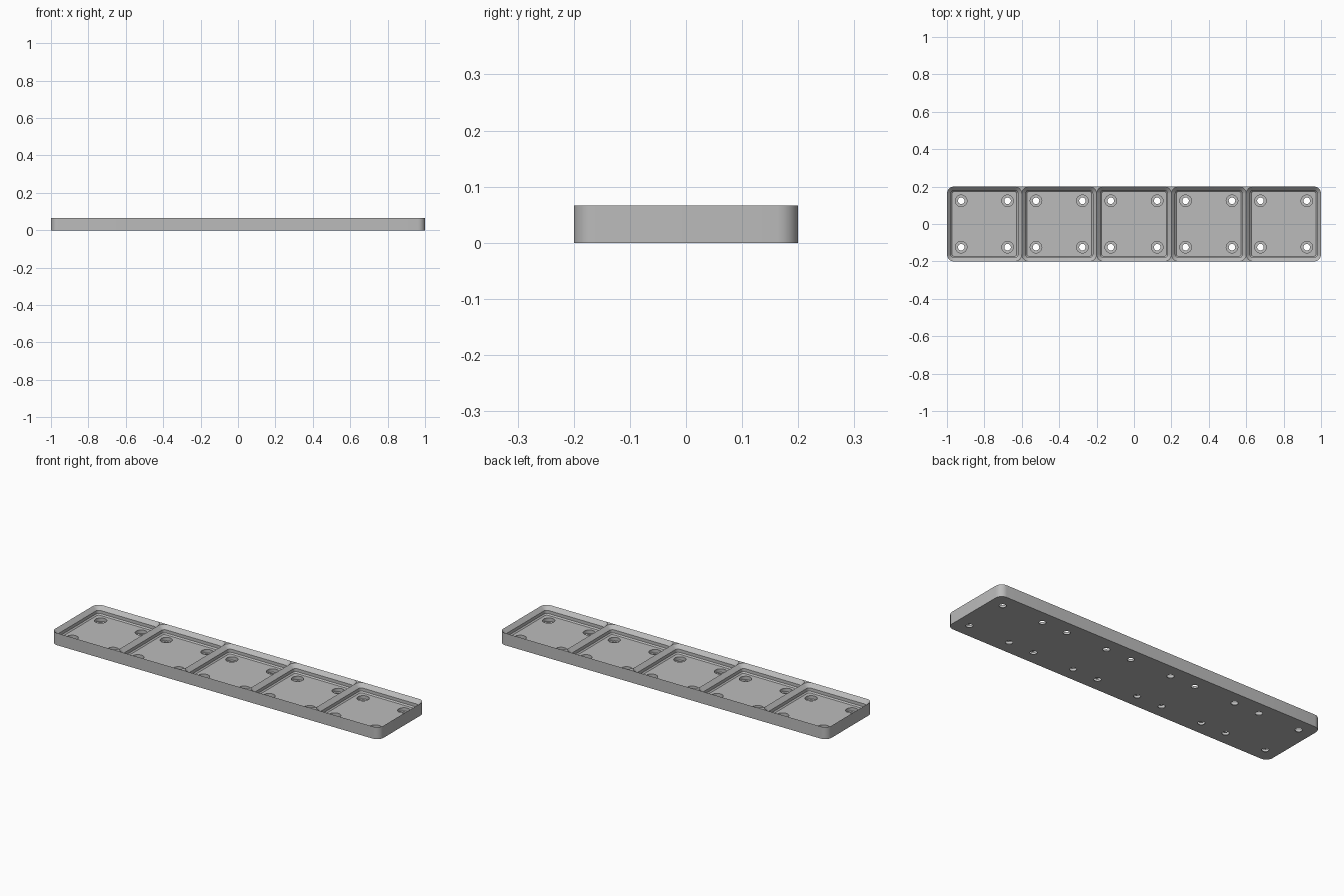
import bpy, bmesh, math
from mathutils import Vector

cube = bpy.data.objects.get("Cube")
if cube:
    bpy.data.objects.remove(cube, do_unlink=True)

CELLS = 5
HALF = 0.2            # half a cell
CORNER = 0.038        # outer corner radius
TOP = 0.0667
FLOOR = 0.0224
WEB = 0.0038          # thin layer left under each counterbore
HOLE_AT = 0.124
BORE_R, SCREW_R = 0.031, 0.0175
ARC = 8
SIDES = 32

bm = bmesh.new()


def rounded_square(cx, inset, z):
    r = CORNER - inset
    c = HALF - CORNER
    ring = []
    for q, (sx, sy) in enumerate(((1, 1), (-1, 1), (-1, -1), (1, -1))):
        for i in range(ARC + 1):
            a = (q + i / ARC) * math.pi / 2
            ring.append(bm.verts.new((cx + sx * c + r * math.cos(a),
                                      sy * c + r * math.sin(a), z)))
    return ring


def circle(cx, cy, r, z):
    step = 2 * math.pi / SIDES
    return [bm.verts.new((cx + r * math.cos(i * step), cy + r * math.sin(i * step), z))
            for i in range(SIDES)]


def bridge(a, b):
    n = len(a)
    for i in range(n):
        j = (i + 1) % n
        bm.faces.new((a[i], a[j], b[j], b[i]))


def loop_edges(ring):
    return [bm.edges.get((v, ring[(i + 1) % len(ring)])) for i, v in enumerate(ring)]


# Stepped pockets with counterbored screw holes
for k in range(CELLS):
    cx = (k - (CELLS - 1) / 2) * 2 * HALF
    rings = [rounded_square(cx, inset, z) for inset, z in
             ((0, TOP), (0.0205, TOP - 0.0205), (0.0205, FLOOR + 0.0067), (0.0271, FLOOR))]
    for a, b in zip(rings, rings[1:]):
        bridge(a, b)
    floor_edges = loop_edges(rings[-1])
    for sx in (-1, 1):
        for sy in (-1, 1):
            x, y = cx + sx * HOLE_AT, sy * HOLE_AT
            hole = [circle(x, y, r, z) for r, z in
                    ((BORE_R, FLOOR), (BORE_R, WEB), (SCREW_R, WEB), (SCREW_R, 0))]
            for a, b in zip(hole, hole[1:]):
                bridge(a, b)
            floor_edges += loop_edges(hole[0])
    bmesh.ops.triangle_fill(bm, use_beauty=True, edges=floor_edges, normal=Vector((0, 0, 1)))

# Small flat webs on the rim where neighbouring pocket corners meet
for k in range(1, CELLS):
    x = (k - CELLS / 2) * 2 * HALF
    for sx in (-1, 1):
        for sy in (-1, 1):
            tip = bm.verts.new((x, sy * HALF, TOP))
            arc = []
            for i in range(ARC + 1):
                a = i / ARC * math.pi / 2
                arc.append(bm.verts.new((x - sx * CORNER * (1 - math.cos(a)),
                                         sy * (HALF - CORNER * (1 - math.sin(a))), TOP)))
            for p, q in zip(arc, arc[1:]):
                bm.faces.new((tip, p, q))
bmesh.ops.remove_doubles(bm, verts=bm.verts[:], dist=0.00002)

# Outer wall, dropped from the open rim
rim = [e for e in bm.edges if e.is_boundary and all(v.co.z > TOP - 0.001 for v in e.verts)]
wall = bmesh.ops.extrude_edge_only(bm, edges=rim)["geom"]
for v in wall:
    if isinstance(v, bmesh.types.BMVert):
        v.co.z = 0

# Underside, with the screw holes left open
base = [e for e in bm.edges if e.is_boundary and all(v.co.z < 0.001 for v in e.verts)]
bmesh.ops.triangle_fill(bm, use_beauty=True, edges=base, normal=Vector((0, 0, -1)))
bmesh.ops.recalc_face_normals(bm, faces=bm.faces[:])
if bm.calc_volume(signed=True) < 0:
    bmesh.ops.reverse_faces(bm, faces=bm.faces[:])

mesh = bpy.data.meshes.new("baseplate")
bm.to_mesh(mesh)
bm.free()
plate = bpy.data.objects.new("baseplate", mesh)
bpy.context.collection.objects.link(plate)

# Plain grey finish
grey = bpy.data.materials.new("plain grey")
grey.use_nodes = True
colour = (0.5, 0.5, 0.5, 1)
grey.diffuse_color = colour
grey.node_tree.nodes["Principled BSDF"].inputs["Base Color"].default_value = colour
mesh.materials.append(grey)

bpy.ops.object.select_all(action='DESELECT')
plate.select_set(True)
bpy.context.view_layer.objects.active = plate
bpy.ops.object.shade_smooth_by_angle(angle=math.radians(30))
